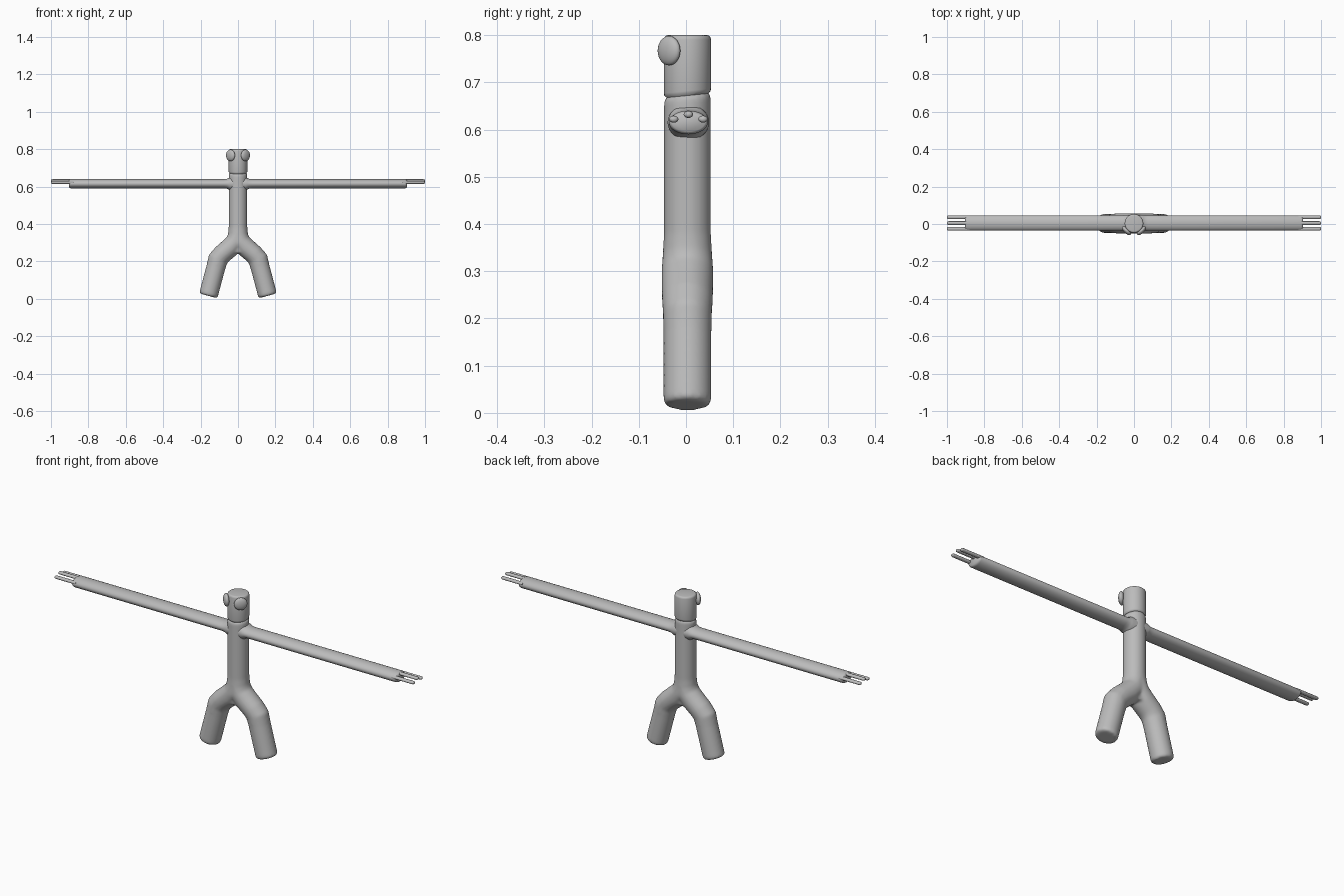
import bpy, bmesh, math
from mathutils import Vector, Matrix

if "Cube" in bpy.data.objects:
    bpy.data.objects.remove(bpy.data.objects["Cube"])

CY = 0.003  # depth of the body axis

grey = bpy.data.materials.new("plain grey")
grey.diffuse_color = (0.5, 0.5, 0.5, 1)
grey.use_nodes = True
grey.node_tree.nodes["Principled BSDF"].inputs["Base Color"].default_value = grey.diffuse_color


def loft(bm, rings, n=32):
    """Skin elliptical rings (centre, half-axis u, half-axis v) and cap both ends."""
    loops = []
    for c, u, v in rings:
        c, u, v = Vector(c), Vector(u), Vector(v)
        loops.append([bm.verts.new(c + u * math.cos(2 * math.pi * i / n)
                                   + v * math.sin(2 * math.pi * i / n)) for i in range(n)])
    for a, b in zip(loops, loops[1:]):
        for i in range(n):
            j = (i + 1) % n
            bm.faces.new((a[i], a[j], b[j], b[i]))
    bm.faces.new(loops[0][::-1])
    bm.faces.new(loops[-1])


def finish(name, bm, remesh=False):
    bmesh.ops.recalc_face_normals(bm, faces=bm.faces[:])
    me = bpy.data.meshes.new(name)
    bm.to_mesh(me)
    bm.free()
    ob = bpy.data.objects.new(name, me)
    bpy.context.collection.objects.link(ob)
    me.materials.append(grey)
    bpy.ops.object.select_all(action='DESELECT')
    ob.select_set(True)
    bpy.context.view_layer.objects.active = ob
    if remesh:
        m = ob.modifiers.new("fuse", 'REMESH')
        m.mode, m.voxel_size, m.use_smooth_shade = 'VOXEL', 0.006, True
        s = ob.modifiers.new("blend", 'SMOOTH')
        s.factor, s.iterations = 0.5, 10
    else:
        bpy.ops.object.shade_smooth_by_angle(angle=math.radians(50))
    return ob


def upright(z, r, tilt=0.0):
    return ((0, CY, z), (r, 0, 0), (0, r, tilt * r))


# Body: torso and two bent legs fused into one smooth form
bm = bmesh.new()
TILT = 0.1
loft(bm, [upright(0.30, 0.05), upright(0.45, 0.05), upright(0.6, 0.05),
          upright(0.667, 0.05, TILT), upright(0.675, 0.045, TILT)])
for s in (-1, 1):
    path = [(0.159, 0.016, 0.045, 0.045), (0.157, 0.024, 0.051, 0.051),
            (0.118, 0.17, 0.051, 0.051), (0.107, 0.212, 0.054, 0.052),
            (0.085, 0.238, 0.052, 0.054), (0.045, 0.272, 0.053, 0.055),
            (0.014, 0.305, 0.052, 0.055), (0.004, 0.34, 0.05, 0.052),
            (0.0, 0.38, 0.05, 0.05)]
    rings = []
    for i, (x, z, ru, rv) in enumerate(path):
        a, b = path[max(i - 1, 0)], path[min(i + 1, len(path) - 1)]
        d = Vector((b[0] - a[0], 0, b[1] - a[1])).normalized()
        if i < 2:  # square cut foot
            d = Vector((-0.26, 0, 0.966))
        rings.append(((s * x, CY, z), (s * d.z * ru, 0, -d.x * ru), (0, rv, 0)))
    loft(bm, rings)
# soft crotch web
loft(bm, [((0, CY - 0.04, 0.275), (0.03, 0, 0), (0, 0, 0.03)),
          ((0, CY + 0.04, 0.275), (0.03, 0, 0), (0, 0, 0.03))])
finish("body", bm, remesh=True)

# Head: softened cylinder above a slanted neck seam
bm = bmesh.new()
loft(bm, [upright(0.672, 0.045, TILT), upright(0.677, 0.049, TILT), upright(0.682, 0.05, TILT),
          upright(0.79, 0.05), upright(0.796, 0.0485), upright(0.799, 0.045), upright(0.8, 0.041)])
finish("head", bm)

for s, side in ((-1, "left"), (1, "right")):
    # Eye: flattened ball facing diagonally forward
    bm = bmesh.new()
    rot = Matrix.Rotation(s * math.radians(45), 4, 'Z')
    mat = Matrix.Translation((s * 0.04, -0.036, 0.767)) @ rot @ Matrix.Diagonal((0.031, 0.014, 0.031, 1))
    bmesh.ops.create_uvsphere(bm, u_segments=32, v_segments=16, radius=1, matrix=mat)
    finish(side + "_eye", bm)

    # Arm: long oval tube that flares where it meets the torso
    bm = bmesh.new()
    loft(bm, [((s * x, 0.005, 0.615), (0, ry, 0), (0, 0, rz)) for x, ry, rz in (
        (0.0, 0.044, 0.04), (0.042, 0.044, 0.037), (0.05, 0.043, 0.031), (0.06, 0.0415, 0.0265),
        (0.075, 0.041, 0.025), (0.893, 0.041, 0.025), (0.899, 0.039, 0.023), (0.903, 0.035, 0.019))])
    finish(side + "_arm", bm)

    # Three fingers following the upper curve of the arm
    for k, (y, z) in enumerate(((-0.026, 0.622), (0.005, 0.632), (0.036, 0.622))):
        bm = bmesh.new()
        loft(bm, [((s * x, y, z), (0, 0.010 * f, 0), (0, 0, 0.0075 * f))
                  for x, f in ((0.88, 1), (0.992, 1), (0.997, 0.85), (1.0, 0.5))], 16)
        finish(f"{side}_finger_{k + 1}", bm)
